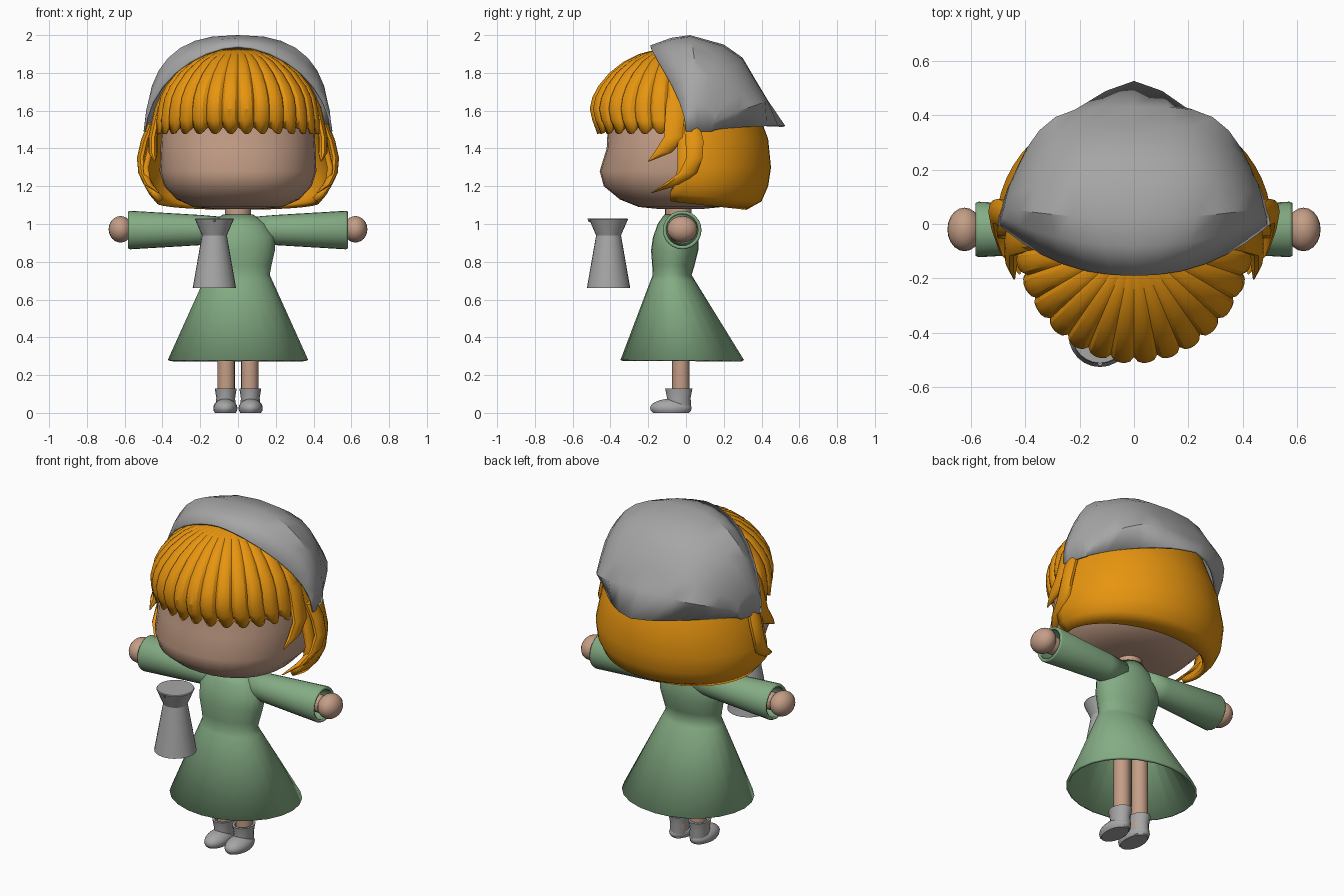
import bpy, bmesh, math
from math import sin, cos, pi
from mathutils import Matrix, Vector

cube = bpy.data.objects.get("Cube")
if cube:
    bpy.data.objects.remove(cube)


def material(name, r, g, b):
    m = bpy.data.materials.new(name)
    m.use_nodes = True
    m.diffuse_color = (r, g, b, 1)
    m.node_tree.nodes["Principled BSDF"].inputs["Base Color"].default_value = (r, g, b, 1)
    return m


skin = material("skin", .55, .34, .24)
orange = material("orange hair", .8, .3, .005)
green = material("green cloth", .23, .41, .23)
grey = material("grey", .38, .38, .38)


def surface(name, rings, mat, closed=True, caps=False, thick=0, angle=40, matrix=None):
    """Skin a list of point rings into one smooth-shaded mesh."""
    bm = bmesh.new()
    rows = [[bm.verts.new(p) for p in ring] for ring in rings]
    n = len(rows[0])
    for a, b in zip(rows, rows[1:]):
        for i in range(n if closed else n - 1):
            j = (i + 1) % n
            bm.faces.new((a[i], a[j], b[j], b[i]))
    if caps:
        bm.faces.new(rows[0][::-1])
        bm.faces.new(rows[-1])
    if matrix:
        bm.transform(matrix)
    bmesh.ops.recalc_face_normals(bm, faces=bm.faces)
    me = bpy.data.meshes.new(name)
    bm.to_mesh(me)
    bm.free()
    ob = bpy.data.objects.new(name, me)
    bpy.context.collection.objects.link(ob)
    me.materials.append(mat)
    if thick:
        mod = ob.modifiers.new("thickness", 'SOLIDIFY')
        mod.thickness = thick
        mod.offset = -1
    bpy.ops.object.select_all(action='DESELECT')
    ob.select_set(True)
    bpy.context.view_layer.objects.active = ob
    bpy.ops.object.shade_smooth_by_angle(angle=math.radians(angle))


def power(v, p):
    return math.copysign(abs(v) ** p, v)


def oval(z, rx, ry, cx=0, cy=0, n=24, p=1):
    return [Vector((cx + rx * power(cos(2 * pi * i / n), p),
                    cy + ry * power(sin(2 * pi * i / n), p), z)) for i in range(n)]


def ball(name, centre, size, mat, floor=-1):
    rings = []
    for k in range(13):
        a = -pi / 2 + pi * max(.02, min(.98, k / 12))
        ring = oval(centre[2] + size[2] * sin(a), size[0] * cos(a), size[1] * cos(a),
                    centre[0], centre[1], 20)
        for p in ring:
            p.z = max(p.z, floor)
        rings.append(ring)
    surface(name, rings, mat, caps=True)


# Head and neck
head = [(1.08, .13, .12), (1.09, .235, .22), (1.13, .325, .32), (1.2, .39, .405),
        (1.28, .415, .427), (1.4, .41, .39), (1.5, .405, .385), (1.65, .37, .36),
        (1.78, .28, .27), (1.86, .1, .1)]
surface("head", [oval(z, rx, ry, 0, -.03, 32, .9) for z, rx, ry in head], skin, caps=True)
surface("neck", [oval(z, .07, .07, 0, -.04) for z in (.98, 1.12)], skin, caps=True)

# Back hair: an open shell around the back of the head, reaching forward at the hem
hair = [(1.075, .43, .32), (1.12, .468, .4), (1.2, .495, .435), (1.3, .505, .45),
        (1.45, .47, .435), (1.53, .45, .405), (1.65, .41, .36), (1.75, .37, .32), (1.87, .2, .2)]
rings = []
for z, rx, ry in hair:
    reach = .1 + .15 * max(0, 1.25 - z) / .17
    arc = [-reach + (pi + 2 * reach) * i / 28 for i in range(29)]
    rings.append([Vector((rx * cos(a), ry * sin(a), z + .035 * (1 - sin(a)) * (z < 1.15)))
                  for a in arc])
surface("back_hair", rings, orange, closed=False, thick=.03)

# Fringe: scalloped locks fanning down from the crown
LOCKS, STEPS = 16, 6
fringe = [(.1, 1.93), (.25, 1.92), (.42, 1.9), (.6, 1.86), (.77, 1.8), (.9, 1.73),
          (.97, 1.67), (1, 1.61), (.97, 1.55), (.91, 1.475)]
rings = []
for r, z in fringe:
    ring = []
    for i in range(LOCKS * STEPS + 1):
        a = -.12 + (pi + .24) * i / (LOCKS * STEPS)
        t = (i % STEPS) / STEPS
        bulge = .95 + .05 * math.sqrt(sin(pi * t))
        rise = .045 * (2 * t - .9) ** 2 if z < 1.5 else 0
        wide = r + (1.02 - r) * abs(cos(a)) if z < 1.6 else r
        ring.append(Vector((.43 * wide * bulge * cos(a), -.06 - .452 * r * bulge * sin(a), z + rise)))
    rings.append(ring)
surface("fringe", rings, orange, closed=False, thick=.02, angle=25)

# Side locks curling forward over the cheeks
cheek = [(.35, -.05, 1.74, .04), (.415, -.055, 1.62, .055), (.45, -.06, 1.46, .06),
         (.45, -.12, 1.38, .05), (.44, -.2, 1.33, .004)]
outer = [(.455, .03, 1.53, .045), (.49, .045, 1.44, .05), (.51, .045, 1.35, .045),
         (.503, .01, 1.27, .05), (.475, -.07, 1.21, .05), (.42, -.18, 1.165, .005)]
for side, word in ((1, "left"), (-1, "right")):
    for name, path in (("cheek", cheek), ("outer", outer)):
        surface(f"{word}_{name}_lock",
                [oval(z, min(.025, w), w, side * x, y, 10) for x, y, z, w in path],
                orange, caps=True)

# Headscarf arches: middle y, middle z, end y, half width, roundness, sweep
scarf = [(-.19, 1.945, 0, .5, 1.12, 2.3), (-.08, 1.985, .03, .495, .92, 2.3),
         (.02, 2, .06, .485, .78, 2), (.2, 1.95, .1, .475, .77, 2),
         (.3, 1.88, .13, .465, .77, 3), (.37, 1.76, .14, .46, .77, 4),
         (.43, 1.66, .14, .455, .77, 4.5), (.525, 1.52, .14, .45, .9, 1.6)]
rings = []
for y, top, end_y, w, p, sweep in scarf:
    ring = []
    for i in range(-8, 9):
        s, c = power(sin(pi * i / 16), p), abs(cos(pi * i / 16)) ** p
        ring.append(Vector((w * s, y + (end_y - y) * abs(s) ** sweep, 1.49 + (top - 1.49) * c)))
    rings.append(ring)
surface("headscarf", rings, grey, closed=False, thick=.012, angle=35)

# Dress: fitted top flowing into a hollow skirt
dress = [(1.05, .08, .075, -.04), (1, .15, .1, -.05), (.93, .195, .12, -.055),
         (.86, .195, .125, -.06), (.78, .177, .112, -.067), (.73, .168, .103, -.073),
         (.7, .182, .118, -.07), (.28, .372, .327, -.02)]
surface("dress", [oval(z, rx, ry, 0, cy) for z, rx, ry, cy in dress], green, thick=.015, angle=60)

for side, word in ((1, "left"), (-1, "right")):
    # Arms run along x with hollow sleeves
    turn = Matrix.Translation((0, -.02, .968)) @ Matrix.Rotation(side * pi / 2, 4, 'Y')
    sleeve = [(.08, .07), (.2, .08), (.57, .102), (.582, .097)]
    surface(f"{word}_sleeve", [oval(x, r, r) for x, r in sleeve], green, thick=.015, matrix=turn)
    surface(f"{word}_arm", [oval(x, .05, .05) for x in (.1, .6)], skin, caps=True, matrix=turn)
    ball(f"{word}_hand", (side * .622, -.02, .972), (.063, .08, .07), skin)

    # Legs and ankle boots
    x = side * .062
    surface(f"{word}_leg", [oval(z, .046, .046, x, -.027, 16) for z in (.05, .6)], skin, caps=True)
    cuff = [(.005, .048), (.03, .052), (.08, .05), (.13, .058), (.13, .046), (.11, .04)]
    surface(f"{word}_boot_cuff", [oval(z, r, r * 1.25, side * .065, -.038, 16) for z, r in cuff],
            grey, caps=True)
    ball(f"{word}_shoe", (side * .067, -.08, .025), (.064, .11, .05), grey, floor=0)

# Pitcher held out in front, with a small lip
jug = [(.66, .115), (.94, .066), (1.025, .103), (1.03, .1)]
surface("pitcher", [oval(z, r, r, -.125, -.41) for z, r in jug], grey, caps=True, angle=20)
surface("pitcher_lip", [oval(z, w, w, -.125, -.512, 8) for z, w in ((1.01, .004), (1.028, .009))],
        grey, caps=True)
